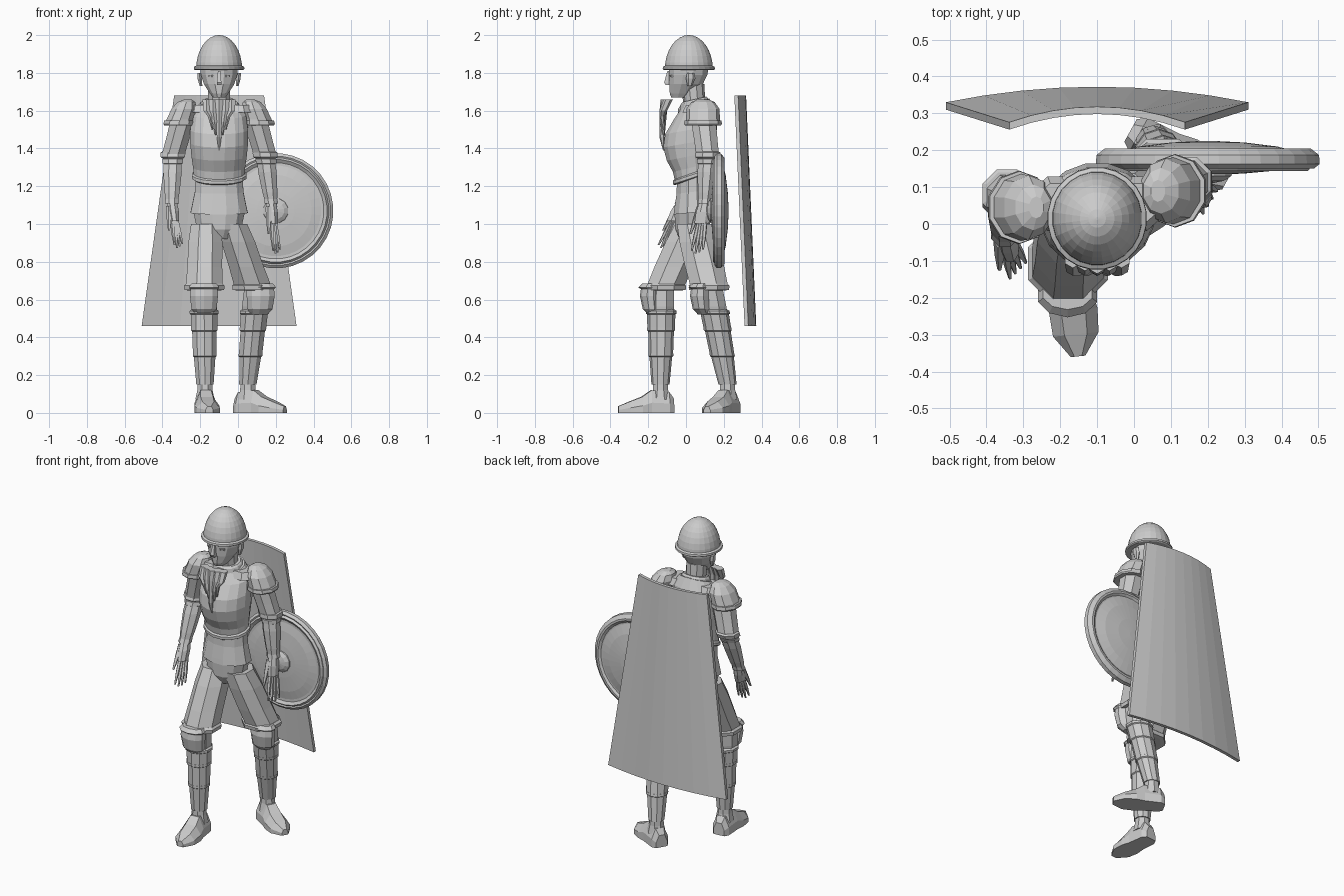
import bpy, bmesh, math
from mathutils import Matrix, Vector

cube = bpy.data.objects.get("Cube")
if cube:
    bpy.data.objects.remove(cube, do_unlink=True)

grey = bpy.data.materials.new("plain grey")
grey.use_nodes = True
grey.diffuse_color = (0.6, 0.6, 0.6, 1)
grey.node_tree.nodes["Principled BSDF"].inputs["Base Color"].default_value = (0.6, 0.6, 0.6, 1)
MID = -0.1  # body centre line


def finish(name, bm, matrix=None):
    bmesh.ops.recalc_face_normals(bm, faces=bm.faces)
    mesh = bpy.data.meshes.new(name)
    bm.to_mesh(mesh)
    bm.free()
    mesh.materials.append(grey)
    obj = bpy.data.objects.new(name, mesh)
    if matrix:
        obj.matrix_world = matrix
    bpy.context.collection.objects.link(obj)
    return obj


def loft(name, rings, sides=8, dip=0, matrix=None):
    """Closed skin over rings (x, y, z, rx, ry); dip lowers the front edge."""
    bm = bmesh.new()
    loops = []
    for x, y, z, rx, ry in rings:
        loop = []
        for i in range(sides):
            a = 2 * math.pi * (i + 0.5) / sides
            loop.append(bm.verts.new((x + rx * math.cos(a), y + ry * math.sin(a), z + dip * math.sin(a))))
        loops.append(loop)
    for low, high in zip(loops, loops[1:]):
        for i in range(sides):
            j = (i + 1) % sides
            bm.faces.new((low[i], low[j], high[j], high[i]))
    bm.faces.new(loops[0])
    bm.faces.new(loops[-1])
    return finish(name, bm, matrix)


def limb(name, points, sides=8):
    """Loft with round sections (x, y, z, r)."""
    return loft(name, [(x, y, z, r, r) for x, y, z, r in points], sides)


def body(name, rows, sides=16, dip=0):
    """Loft on the body centre line from rows (y, z, rx, ry)."""
    return loft(name, [(MID, *row) for row in rows], sides, dip)


def along(a, b, t):
    return Vector(a).lerp(Vector(b), t)


# Head, face and neck
body("head", [(-0.03, 1.67, .035, .05), (-0.02, 1.69, .05, .068), (0, 1.74, .083, .092),
              (.012, 1.79, .1, .105), (.015, 1.85, .105, .11)], 12)
body("neck", [(.05, 1.56, .075, .065), (.045, 1.63, .06, .058), (.035, 1.74, .062, .062)], 10)
loft("nose", [(MID, -.095, 1.735, .016, .018), (MID, -.1, 1.75, .017, .022), (MID, -.088, 1.81, .009, .015)], 4)
for side in (-1, 1):
    loft("ear", [(MID + side * .096, .02, 1.73, .008, .012), (MID + side * .102, .025, 1.77, .014, .025),
                 (MID + side * .105, .025, 1.8, .012, .02)], 6)
    loft("eye", [(MID + side * .04, -.073, 1.778, .02, .012), (MID + side * .04, -.076, 1.79, .02, .012)], 6)

# Domed helmet with a thin brim
dome = [(.015, 1.82 + .18 * math.sin(t), .123 * math.cos(t), .128 * math.cos(t))
        for t in [math.pi / 2 * k / 8 for k in range(8)]]
body("helmet", dome + [(.015, 2.0, .004, .004)], 24)
body("helmet_brim", [(.015, 1.815, .128, .132), (.015, 1.82, .135, .14), (.015, 1.832, .134, .138),
                     (.015, 1.838, .122, .127)], 24)

# Cuirass, skirt and pelvis
body("cuirass", [(.035, 1.25, .137, .095), (.033, 1.3, .14, .104), (.022, 1.36, .149, .126),
                 (.02, 1.43, .156, .143), (.027, 1.5, .156, .14), (.045, 1.58, .145, .11),
                 (.05, 1.64, .1, .075)], 16, .025)
body("cuirass_hem", [(.035, 1.24, .137, .096), (.035, 1.245, .147, .105), (.035, 1.262, .147, .106),
                     (.035, 1.27, .138, .098)], 16, .035)
body("collar", [(.045, 1.61, .1, .08), (.045, 1.65, .085, .075), (.045, 1.66, .075, .065)], 12, .015)
body("tunic_skirt", [(.035, 1.06, .157, .104), (.035, 1.09, .15, .1), (.035, 1.17, .133, .088),
                     (.035, 1.26, .13, .085)], 12, .01)
body("pelvis", [(.035, .92, .075, .07), (.035, .97, .12, .095), (.035, 1.08, .145, .1)], 12)

# Tapering tusk pendants on the chest
for k in range(-2, 3):
    drop = 1.39 if k == 0 else 1.5 - .03 * (2 - abs(k))
    x = MID + .033 * k
    limb("chest_tusk", [(MID + .018 * k, -.118, drop, .004), (MID + .024 * k, -.127, drop + .07, .014),
                        (x, -.12, 1.6, .02), (x, -.11 + .008 * abs(k), 1.66, .025)], 6)

# Shoulder pads
for side, y in ((-1, .045), (1, .09)):
    x = MID + side * .185
    loft("shoulder_pad", [(x + side * .025, y, 1.53, .078, .092), (x + side * .02, y, 1.555, .076, .09),
                          (x, y, 1.61, .07, .087), (x - side * .012, y, 1.645, .05, .062),
                          (x - side * .02, y, 1.66, .02, .03)], 10)
    loft("shoulder_pad_rim", [(x + side * .027, y, 1.522, .082, .096), (x + side * .027, y, 1.53, .087, .1),
                              (x + side * .025, y, 1.548, .085, .098)], 10)
    loft("shoulder_strap", [(MID + side * .1, .055, 1.59, .09, .08), (MID + side * .1, .055, 1.63, .07, .06)], 8)


# Arms: shoulder, elbow, wrist, fingertip
def arm(label, shoulder, elbow, wrist, tip, spread):
    s, e, w, f = map(Vector, (shoulder, elbow, wrist, tip))
    limb(label + "_sleeve", [(*along(s, e, t), r) for t, r in
                             ((0, .06), (.25, .07), (.6, .067), (1, .065))])
    limb(label + "_elbow_band", [(*along(e, w, t), r) for t, r in
                                 ((-.1, .06), (-.08, .071), (.02, .071), (.05, .06))])
    limb(label + "_elbow_band_lower", [(*along(e, w, t), r) for t, r in
                                       ((.05, .05), (.07, .06), (.16, .058), (.18, .048))])
    limb(label + "_forearm", [(*along(e, w, t), r) for t, r in
                              ((0, .05), (.35, .053), (.8, .043), (.95, .037), (1.05, .04))])
    p = along(w, f, .42)
    loft(label + "_palm", [(*along(w, f, 0), .028, .03), (*along(w, f, .2), .032, .042),
                           (*p, .025, .042)], 8)
    for k in range(4):
        off = spread * (k - 1.5)
        root = p + off * .6
        end = f + off + Vector((0, 0, .014 * abs(k - 1.3)))
        limb(label + "_finger", [(*root.lerp(end, t), r) for t, r in
                                 ((-.1, .012), (.5, .011), (1, .005))], 5)
    root, end = along(w, f, .1) - spread * 1.2, along(w, f, .62) - spread * 2.6
    limb(label + "_thumb", [(*end, .006), (*root.lerp(end, .5), .014), (*root, .018)], 5)


arm("right_arm", (-.285, .045, 1.57), (-.345, .075, 1.36), (-.35, -.02, 1.12), (-.315, -.125, .87),
    Vector((.014, .014, 0)))
arm("left_arm", (.085, .09, 1.57), (.145, .115, 1.36), (.175, .1, 1.12), (.205, .06, .84),
    Vector((.012, .02, 0)))


# Legs: hip, knee, ankle, with plate positions shared by both
def leg(label, hip, knee, ankle, toe_angle, pad):
    h, k, a = map(Vector, (hip, knee, ankle))
    cuff = along(h, k, .86)
    loft(label + "_trousers", [(*along(h, k, t), rx, ry) for t, rx, ry in
                               ((0, .085, .1), (.25, .097, .11), (.6, .1, .112), (.86, .106, .108))], 8)
    loft(label + "_trouser_cuff", [(cuff.x, cuff.y, cuff.z + dz, r, r) for dz, r in
                                   ((-.025, .09), (-.022, .114), (0, .117), (.012, .104))], 8)
    limb(label + "_knee", [(*along(k, a, t), r) for t, r in ((-.15, .07), (.12, .074), (.25, .068))])
    px, py = pad
    loft(label + "_knee_pad", [(k.x + px * s, k.y + py * s, k.z + dz, rx, ry) for s, dz, rx, ry in
                               ((.6, -.1, .045, .035), (.85, -.07, .07, .048), (1, 0, .078, .054),
                                (.95, .035, .076, .052), (1.05, .045, .084, .06), (.95, .065, .07, .045))], 10)
    # Overlapping greave plates, each ending in a lip
    for top, bottom, r1, r2 in ((.15, .36, .075, .073), (.34, .66, .068, .065), (.63, 1.0, .06, .048)):
        limb(label + "_greave_plate", [(*along(k, a, t), r) for t, r in
                                       ((top, r1 - .008), (top + .02, r1 + .006), (top + .05, r1 + .006),
                                        (top + .06, r1), (bottom, r2))], 10)
    limb(label + "_ankle", [(a.x, a.y, .07, .055), (a.x, a.y, .12, .044), (a.x, a.y, .2, .04)])
    # Boot drawn heel to toe, then turned to its heading
    bm = bmesh.new()
    rows = []
    for y, w, top in ((.07, .035, .075), (.045, .052, .11), (-.05, .056, .12), (-.1, .066, .085),
                      (-.165, .062, .06), (-.225, .02, .035)):
        rows.append([bm.verts.new(v) for v in ((-w, y, 0), (w, y, 0), (w, y, top * .45),
                                               (w * .5, y, top), (-w * .5, y, top), (-w, y, top * .45))])
    for r, s in zip(rows, rows[1:]):
        for i in range(6):
            j = (i + 1) % 6
            bm.faces.new((r[i], r[j], s[j], s[i]))
    bm.faces.new(rows[0])
    bm.faces.new(rows[-1])
    finish(label + "_boot", bm, Matrix.Translation((a.x, a.y, 0)) @ Matrix.Rotation(toe_angle, 4, "Z"))


leg("right_leg", (-.17, .035, 1.0), (-.18, -.13, .62), (-.175, -.135, .15), math.radians(6), (0, -.06))
leg("left_leg", (-.03, .045, 1.0), (.095, .135, .62), (.052, .22, .15), math.radians(61), (.025, -.06))

# Round shield, spun about an axis facing forward
facing = Matrix.Translation((.2, .175, 1.07)) @ Matrix.Rotation(math.pi / 2, 4, "X")
loft("shield_disc", [(0, 0, z, r, r) for z, r in
                     ((-.05, .02), (-.046, .1), (-.035, .19), (-.015, .265),
                      (.015, .265), (.03, .19), (.038, .1), (.042, .02))], 32, 0, facing)
loft("shield_rim", [(0, 0, z, r, r) for z, r in
                    ((-.02, .255), (-.03, .268), (-.03, .28), (-.012, .303), (.012, .305),
                     (.024, .29), (.02, .282), (.032, .272), (.02, .255))], 32, 0, facing)
loft("shield_boss", [(0, 0, z, r, r) for z, r in
                     ((.03, .07), (.045, .066), (.058, .045), (.064, .015))], 12, 0, facing)

# Stiff curved cape: wide at the hem, bowed to the back
bm = bmesh.new()
columns = []
for i in range(9):
    u = i / 4 - 1
    column = []
    for z, half, back in ((.46, .41, .372), (1.68, .238, .318)):
        y = back - .042 * u * u
        column.append([bm.verts.new((MID + half * u, y - d, z)) for d in (0, .02)])
    columns.append([column[0][0], column[0][1], column[1][1], column[1][0]])
for c, d in zip(columns, columns[1:]):
    for i in range(4):
        j = (i + 1) % 4
        bm.faces.new((c[i], c[j], d[j], d[i]))
bm.faces.new(columns[0])
bm.faces.new(columns[-1])
finish("cape", bm)
